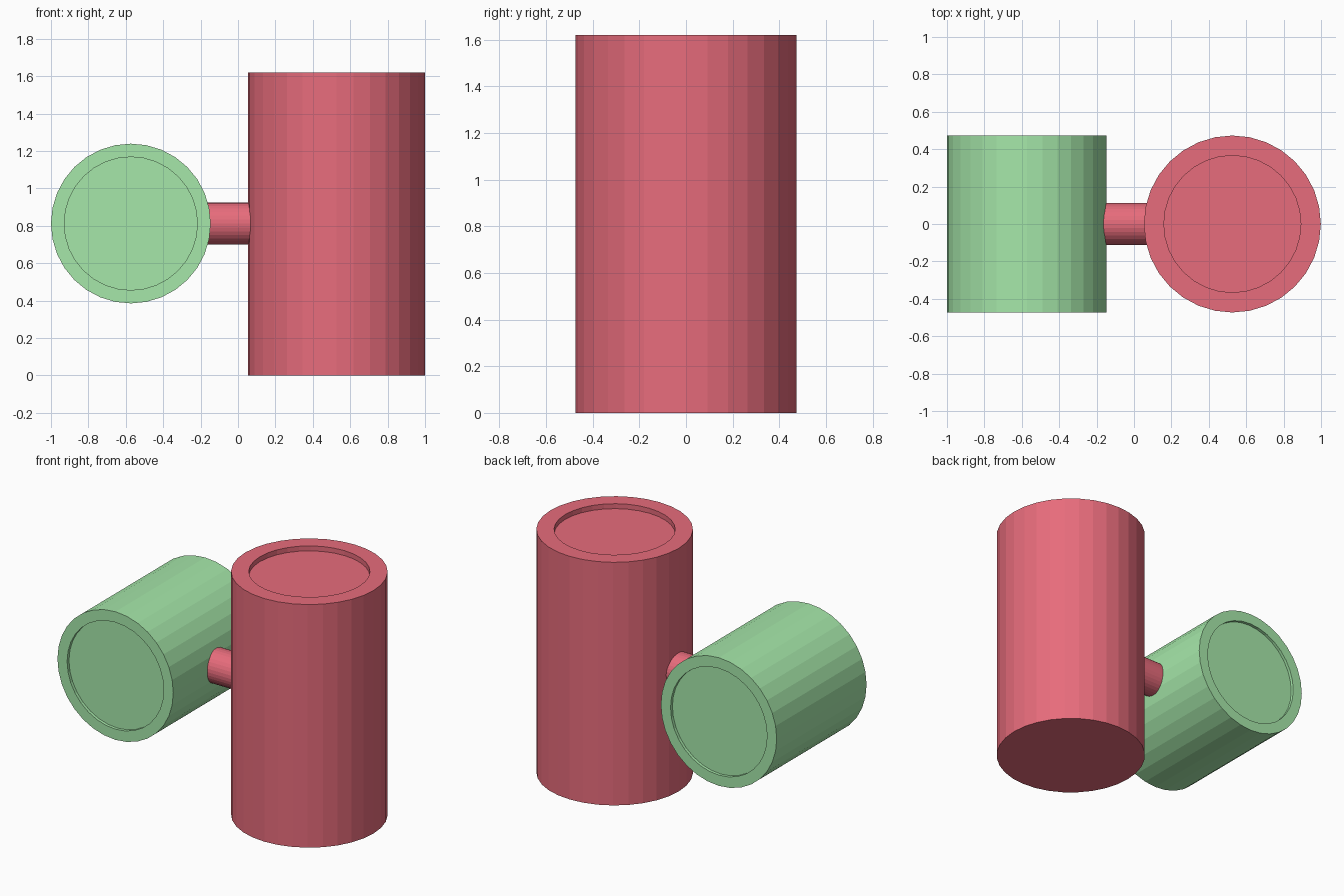
import bpy
import bmesh
from math import cos, sin, pi
from mathutils import Matrix

SIDES = 32

cube = bpy.data.objects.get("Cube")
if cube:
    bpy.data.objects.remove(cube, do_unlink=True)


def make_material(name, color):
    mat = bpy.data.materials.new(name)
    mat.use_nodes = True
    mat.diffuse_color = color
    mat.node_tree.nodes["Principled BSDF"].inputs["Base Color"].default_value = color
    return mat


def lathe(name, profile, location, rotation, mat):
    """Spin (radius, height) points about the z axis and cap both ends."""
    bm = bmesh.new()
    angles = [2 * pi * i / SIDES for i in range(SIDES)]
    rings = [[bm.verts.new((r * cos(a), r * sin(a), z)) for a in angles]
             for r, z in profile]
    for low, high in zip(rings, rings[1:]):
        for i in range(SIDES):
            j = (i + 1) % SIDES
            bm.faces.new((low[i], low[j], high[j], high[i]))
    bm.faces.new(rings[0][::-1])
    bm.faces.new(rings[-1])
    bmesh.ops.recalc_face_normals(bm, faces=bm.faces)
    mesh = bpy.data.meshes.new(name)
    bm.to_mesh(mesh)
    bm.free()
    mesh.materials.append(mat)
    obj = bpy.data.objects.new(name, mesh)
    obj.matrix_world = Matrix.Translation(location) @ rotation
    bpy.context.scene.collection.objects.link(obj)
    return obj


red = make_material("rose red", (0.8, 0.15, 0.2, 1))
green = make_material("soft green", (0.38, 0.8, 0.4, 1))

# Upright cylinder with a flat base and a recessed top
lathe("upright_cylinder",
      [(0.473, 0), (0.473, 1.62), (0.366, 1.62), (0.366, 1.587)],
      (0.526, 0, 0), Matrix.Identity(4), red)

# Cylinder lying front to back, recessed at both ends
half, depth = 0.473, 0.02
end = [(0.427, half), (0.356, half), (0.356, half - depth)]
lathe("lying_cylinder",
      [(r, -z) for r, z in reversed(end)] + end,
      (-0.573, 0, 0.812), Matrix.Rotation(pi / 2, 4, "X"), green)

# Short rod joining the two cylinders
lathe("connecting_rod", [(0.112, -0.2), (0.112, 0.1)],
      (0, 0, 0.812), Matrix.Rotation(pi / 2, 4, "Y"), red)
